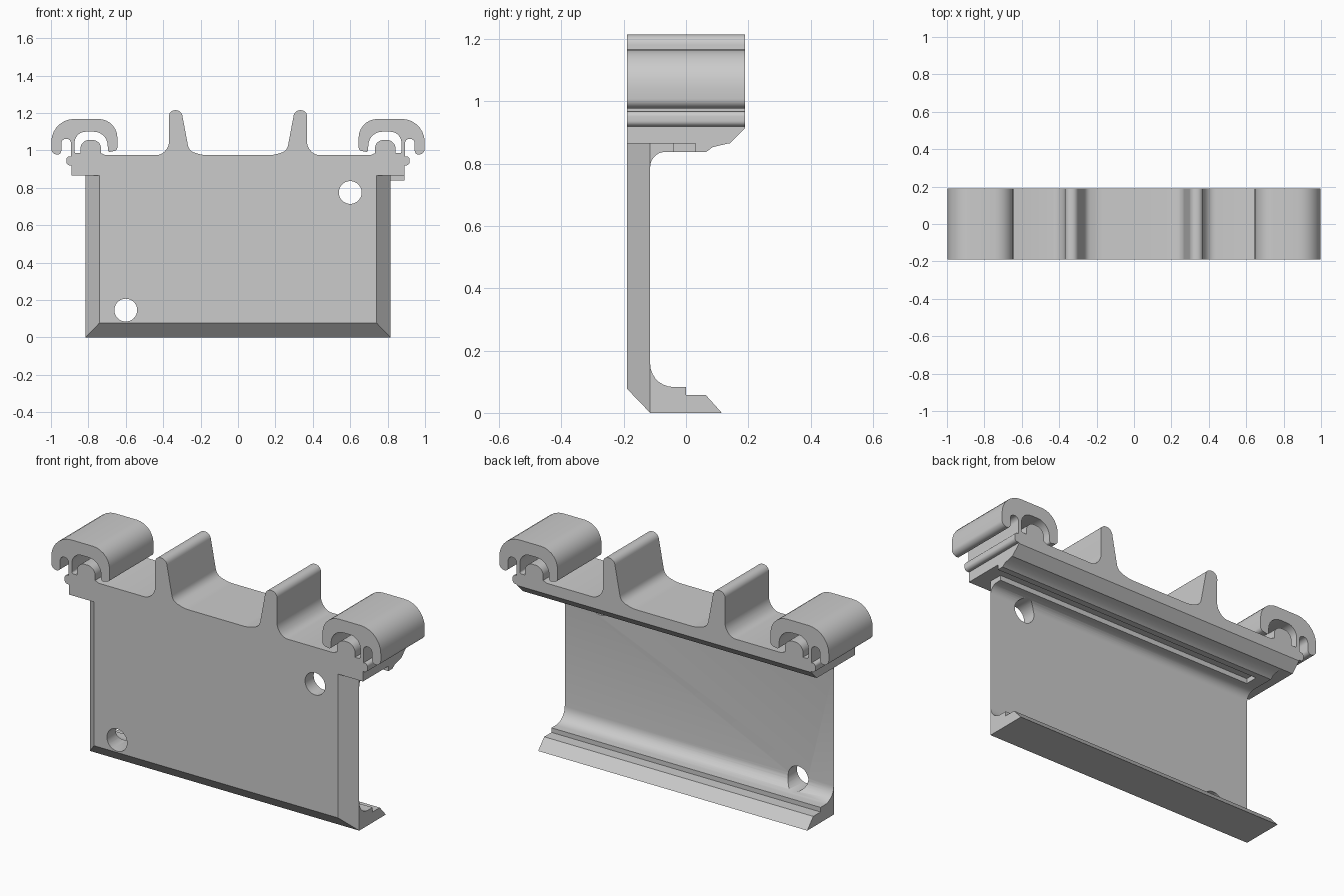
import bpy, bmesh
from math import pi, tan
from mathutils import Vector

cube = bpy.data.objects.get("Cube")
if cube:
    bpy.data.objects.remove(cube, do_unlink=True)

colour = (0.6, 0.6, 0.6, 1)
grey = bpy.data.materials.new("plain grey")
grey.use_nodes = True
grey.diffuse_color = colour
grey.node_tree.nodes["Principled BSDF"].inputs["Base Color"].default_value = colour


def rounded(corners, steps=7):
    """Round each corner (a, b, radius) of a closed outline with an arc."""
    out = []
    n = len(corners)
    for i, (a, b, r) in enumerate(corners):
        p = Vector((a, b))
        to_prev = Vector(corners[i - 1][:2]) - p
        to_next = Vector(corners[(i + 1) % n][:2]) - p
        half = to_prev.angle(to_next) / 2
        if r == 0 or half > pi / 2 - 0.01:
            out.append(p)
            continue
        t = min(r / tan(half), 0.65 * to_prev.length, 0.65 * to_next.length)
        r = t * tan(half)
        d0, d1 = to_prev.normalized(), to_next.normalized()
        centre = p + (d0 + d1).normalized() * (t * t + r * r) ** 0.5
        start, end = (p + d0 * t - centre).normalized(), (p + d1 * t - centre).normalized()
        out += [centre + r * start.slerp(end, k / steps) for k in range(steps + 1)]
    return out


def prism(name, outline, axis, lo, hi, cuts=()):
    """Extrude an outline along x or y, then trim it with (point, normal) planes."""
    def place(p, d):
        return (d, p[0], p[1]) if axis == "x" else (p[0], d, p[1])
    bm = bmesh.new()
    face = bm.faces.new([bm.verts.new(place(p, lo)) for p in outline])
    move = Vector(place((0, 0), hi - lo))
    res = bmesh.ops.extrude_face_region(bm, geom=[face], use_keep_orig=True)
    bmesh.ops.translate(bm, vec=move, verts=[v for v in res["geom"] if isinstance(v, bmesh.types.BMVert)])
    for point, normal in cuts:
        bmesh.ops.bisect_plane(bm, geom=bm.verts[:] + bm.edges[:] + bm.faces[:], dist=1e-5,
                               plane_co=point, plane_no=normal, clear_outer=True)
        bmesh.ops.holes_fill(bm, edges=[e for e in bm.edges if e.is_boundary])
    bmesh.ops.recalc_face_normals(bm, faces=bm.faces)
    mesh = bpy.data.meshes.new(name)
    bm.to_mesh(mesh)
    bm.free()
    obj = bpy.data.objects.new(name, mesh)
    bpy.context.collection.objects.link(obj)
    mesh.materials.append(grey)
    return obj


def activate(obj):
    bpy.ops.object.select_all(action="DESELECT")
    obj.select_set(True)
    bpy.context.view_layer.objects.active = obj


# Back plate with bottom lip and filleted top, bevelled on its front border
plate_section = rounded([
    (-0.19, 0.865, 0), (-0.19, 0.078, 0), (-0.115, 0, 0), (0.115, 0, 0), (0.063, 0.058, 0),
    (0, 0.058, 0), (0, 0.083, 0), (-0.115, 0.083, 0.08),
    (-0.115, 0.838, 0.07), (-0.04, 0.838, 0), (-0.04, 0.865, 0)])
plate = prism("back_plate", plate_section, "x", -0.815, 0.815,
              [((s * 0.74, -0.19, 0), (s, -1, 0)) for s in (1, -1)])

# Two round mounting holes through the plate
for x, z in ((0.6, 0.775), (-0.6, 0.146)):
    bpy.ops.mesh.primitive_cylinder_add(vertices=40, radius=0.061, depth=0.3,
                                        location=(x, -0.16, z), rotation=(pi / 2, 0, 0))
    cutter = bpy.context.object
    cutter.name = "hole_cutter"
    cutter.hide_render = True
    activate(plate)
    mod = plate.modifiers.new("hole", "BOOLEAN")
    mod.operation = "DIFFERENCE"
    mod.solver = "EXACT"
    mod.object = cutter
    bpy.ops.object.modifier_apply(modifier=mod.name)
    bpy.data.objects.remove(cutter, do_unlink=True)

# Top rail: half outline from the fin to the clip, mirrored
fin = [(0.19, 0.975, 0.15), (0.262, 0.997, 0.05), (0.303, 1.215, 0.035),
       (0.37, 1.215, 0.033), (0.368, 1.02, 0.08), (0.41, 0.975, 0.06)]
dome = [(0.71, 0.975, 0), (0.732, 0.985, 0), (0.732, 1.056, 0.05),
        (0.842, 1.056, 0.05), (0.842, 0.985, 0)]
clip = [(0.874, 0.985, 0.01), (0.874, 1.1, 0.06), (0.7, 1.1, 0.075), (0.695, 0.99, 0.01),
        (0.645, 1.0, 0.02), (0.645, 1.168, 0.1), (0.998, 1.168, 0.122),
        (0.998, 0.978, 0.03), (0.945, 0.978, 0.02), (0.945, 1.062, 0.026), (0.893, 1.062, 0.024)]
foot = [(0.893, 0.968, 0), (0.917, 0.968, 0.022), (0.917, 0.92, 0.022), (0.89, 0.92, 0), (0.89, 0.865, 0)]
half = fin + dome + clip + foot
outline = rounded(half + [(-x, z, r) for x, z, r in reversed(half)])
rail = prism("clip_rail", outline, "y", -0.19, 0.19, [((0, 0.19, 0.915), (0, 1, -1))])

# Lip under the rail, running past the plate on one end, and the groove stop
lip = prism("rail_lip", [(0.03, 0.865), (0.03, 0.838), (0.065, 0.838), (0.085, 0.853), (0.135, 0.865)],
            "x", -0.815, 0.89)
stop = prism("groove_stop", [(-0.04, 0.865), (-0.04, 0.838), (0.03, 0.838), (0.03, 0.865)],
             "x", -0.815, -0.75)

for obj in (plate, rail, lip, stop):
    activate(obj)
    bpy.ops.object.shade_smooth_by_angle(angle=pi / 6)
